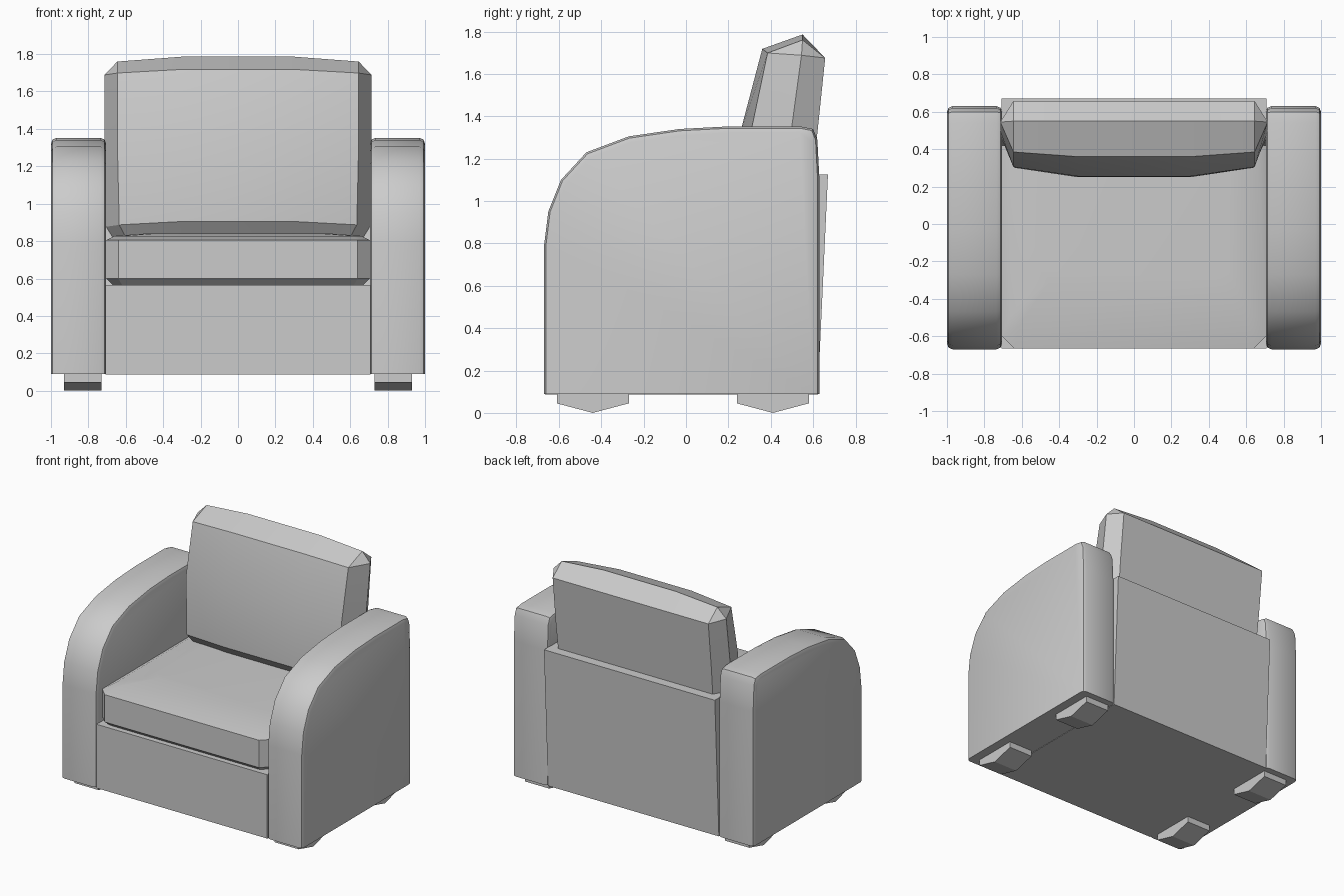
import bpy, bmesh

cube = bpy.data.objects.get("Cube")
if cube:
    bpy.data.objects.remove(cube, do_unlink=True)

GREY = (0.6, 0.6, 0.6, 1)
fabric = bpy.data.materials.new("grey_fabric")
fabric.use_nodes = True
fabric.diffuse_color = GREY
fabric.node_tree.nodes["Principled BSDF"].inputs["Base Color"].default_value = GREY


def finish(name, bm, smooth_angle=None):
    """Turn a bmesh into a named, coloured object."""
    bmesh.ops.recalc_face_normals(bm, faces=bm.faces)
    mesh = bpy.data.meshes.new(name)
    bm.to_mesh(mesh)
    bm.free()
    mesh.materials.append(fabric)
    obj = bpy.data.objects.new(name, mesh)
    bpy.context.collection.objects.link(obj)
    if smooth_angle:
        bpy.ops.object.select_all(action='DESELECT')
        obj.select_set(True)
        bpy.context.view_layer.objects.active = obj
        bpy.ops.object.shade_smooth_by_angle(angle=smooth_angle)
    return obj


def prism(profile, x0, x1):
    """Extrude a (y, z) side profile from x0 to x1."""
    bm = bmesh.new()
    face = bm.faces.new([bm.verts.new((x0, y, z)) for y, z in profile])
    side = bmesh.ops.extrude_face_region(bm, geom=[face])["geom"]
    moved = [v for v in side if isinstance(v, bmesh.types.BMVert)]
    bmesh.ops.translate(bm, verts=moved, vec=(x1 - x0, 0, 0))
    return bm


def bridge(bm, a, b):
    for i in range(len(a)):
        j = (i + 1) % len(a)
        bm.faces.new((a[i], a[j], b[j], b[i]))


# Arms: rounded front profile with softened rims
ARM = [(-0.67, 0.09), (-0.67, 0.79), (-0.65, 0.95), (-0.59, 1.1), (-0.47, 1.23),
       (-0.27, 1.305), (-0.03, 1.34), (0.2, 1.352), (0.54, 1.352), (0.6, 1.34),
       (0.62, 1.29), (0.63, 1.1), (0.63, 0.09)]
for side, sign in (("left", 1), ("right", -1)):
    bm = prism(ARM, sign * 0.705, sign * 1.0)
    rims = [e for e in bm.edges
            if abs(e.verts[0].co.x - e.verts[1].co.x) < 1e-4
            and max(v.co.z for v in e.verts) > 0.1]
    bmesh.ops.bevel(bm, geom=rims, offset=0.03, segments=2, profile=0.5, affect='EDGES')
    finish(side + "_arm", bm, 0.6)

    # Feet: blocks with a shallow point underneath
    for end, y in (("front", -0.44), ("back", 0.41)):
        foot = [(y - 0.17, 0.1), (y - 0.17, 0.045), (y, 0.0), (y + 0.17, 0.045), (y + 0.17, 0.1)]
        finish(f"{end}_{side}_foot", prism(foot, sign * 0.73, sign * 0.93))

# Base and leaning back panel in one piece
FRAME = [(-0.665, 0.087), (0.622, 0.087), (0.67, 1.125), (0.48, 1.125), (0.42, 0.565), (-0.665, 0.565)]
finish("base_and_back_panel", prism(FRAME, -0.708, 0.708))

# Seat cushion: chamfered outline, tapered below and crowned above
bm = bmesh.new()
rings = []
for z, half, front, cut in ((0.565, 0.67, -0.625, 0.05), (0.6, 0.705, -0.665, 0.065),
                            (0.805, 0.705, -0.665, 0.065), (0.828, 0.66, -0.54, 0.05),
                            (0.84, 0.5, -0.3, 0.05)):
    outline = [(-half, 0.42), (-half, front + cut), (-half + cut, front),
               (half - cut, front), (half, front + cut), (half, 0.42)]
    rings.append([bm.verts.new((x, y, z)) for x, y in outline])
for a, b in zip(rings, rings[1:]):
    bridge(bm, a, b)
bm.faces.new(rings[0])
bm.faces.new(rings[-1])
finish("seat_cushion", bm, 0.5)

# Back cushion: bowed front, pointed sides and a ridge along the top
bm = bmesh.new()


def cushion_ring(half, front, corner, side, back, z, drop=0.0):
    """Ten points around the cushion; drop lowers the ring towards the back."""
    w, s = half, half + 0.07
    pts = [(-w, corner, z - drop * 0.45), (-0.3, front, z), (0.3, front, z), (w, corner, z - drop * 0.45),
           (s, side, z - drop * 0.7), (w, back, z - drop), (0.3, back, z - drop),
           (-0.3, back, z - drop), (-w, back, z - drop), (-s, side, z - drop * 0.7)]
    return [bm.verts.new(p) for p in pts]


rings = [cushion_ring(0.6, 0.32, 0.34, 0.44, 0.54, 0.82),
         cushion_ring(0.635, 0.25, 0.3, 0.45, 0.57, 0.905, 0.04),
         cushion_ring(0.645, 0.255, 0.305, 0.495, 0.62, 1.32),
         cushion_ring(0.645, 0.36, 0.385, 0.545, 0.657, 1.718, 0.043)]
for a, b in zip(rings, rings[1:]):
    bridge(bm, a, b)
bm.faces.new(rings[0])
top = rings[-1]
ridge = [bm.verts.new((x, 0.55, z)) for x, z in ((-0.645, 1.76), (-0.3, 1.786), (0.3, 1.786), (0.645, 1.76))]
for i in range(3):
    bm.faces.new((top[i], top[i + 1], ridge[i + 1], ridge[i]))
    bm.faces.new((top[8 - i], top[7 - i], ridge[i + 1], ridge[i]))
for a, b, r in ((3, 4, 3), (4, 5, 3), (8, 9, 0), (9, 0, 0)):
    bm.faces.new((top[a], top[b], ridge[r]))
finish("back_cushion", bm, 0.45)
